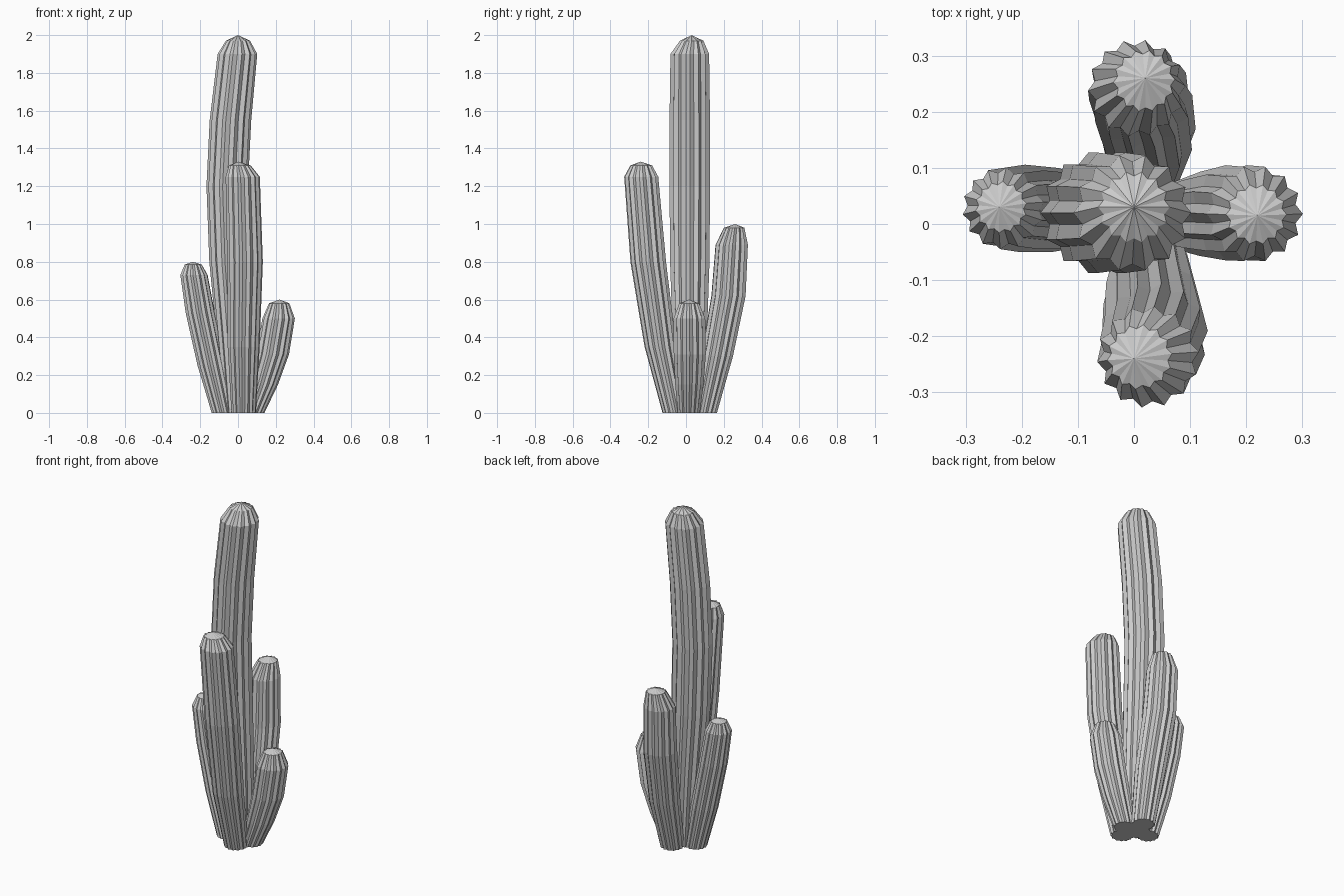
import bpy, bmesh
from math import sin, cos, pi

RIBS = 14


def stem(name, path, tip, phase=0.0):
    """Ribbed stem: path rows are (x, y, z, outer radius); tip closes the dome."""
    bm = bmesh.new()
    rings = []
    for x, y, z, r in path:
        ring = []
        for i in range(RIBS * 2):
            a = pi * i / RIBS + phase
            rr = r if i % 2 == 0 else r * 0.87
            ring.append(bm.verts.new((x + rr * cos(a), y + rr * sin(a), z)))
        rings.append(ring)
    n = RIBS * 2
    for lo, hi in zip(rings, rings[1:]):
        for i in range(n):
            j = (i + 1) % n
            bm.faces.new((lo[i], lo[j], hi[j], hi[i]))
    top = bm.verts.new(tip)
    for i in range(n):
        bm.faces.new((rings[-1][i], rings[-1][(i + 1) % n], top))
    bm.faces.new(rings[0][::-1])
    me = bpy.data.meshes.new(name)
    bm.to_mesh(me)
    bm.free()
    bpy.context.collection.objects.link(bpy.data.objects.new(name, me))


# Tall central stem, bowed to the left
stem("main_stem", [
    (0.0, 0.02, 0.0, 0.075), (-0.02, 0.02, 0.4, 0.093),
    (-0.045, 0.02, 0.8, 0.107), (-0.057, 0.02, 1.2, 0.11),
    (-0.04, 0.02, 1.55, 0.11), (-0.003, 0.02, 1.9, 0.105),
    (0.0, 0.03, 1.97, 0.064)], (0.0, 0.03, 2.0))

# Front stem
stem("front_stem", [
    (0.03, -0.06, 0.0, 0.065), (0.03, -0.135, 0.35, 0.085),
    (0.037, -0.2, 0.8, 0.095), (0.025, -0.237, 1.25, 0.091),
    (0.01, -0.237, 1.31, 0.058)], (0.0, -0.24, 1.33), 0.1)

# Back stem
stem("back_stem", [
    (0.02, 0.1, 0.0, 0.065), (0.025, 0.165, 0.3, 0.085),
    (0.012, 0.225, 0.62, 0.092), (0.005, 0.242, 0.89, 0.087),
    (0.018, 0.255, 0.98, 0.055)], (0.02, 0.26, 1.0), 0.05)

# Short left stem
stem("left_stem", [
    (-0.08, 0.02, 0.0, 0.06), (-0.14, 0.025, 0.25, 0.075),
    (-0.2, 0.028, 0.53, 0.078), (-0.233, 0.028, 0.73, 0.073),
    (-0.237, 0.03, 0.785, 0.046)], (-0.24, 0.03, 0.8), 0.15)

# Short right stem
stem("right_stem", [
    (0.08, 0.015, 0.0, 0.06), (0.135, 0.018, 0.15, 0.077),
    (0.183, 0.02, 0.31, 0.087), (0.215, 0.018, 0.5, 0.086),
    (0.218, 0.017, 0.58, 0.054)], (0.22, 0.015, 0.6))
